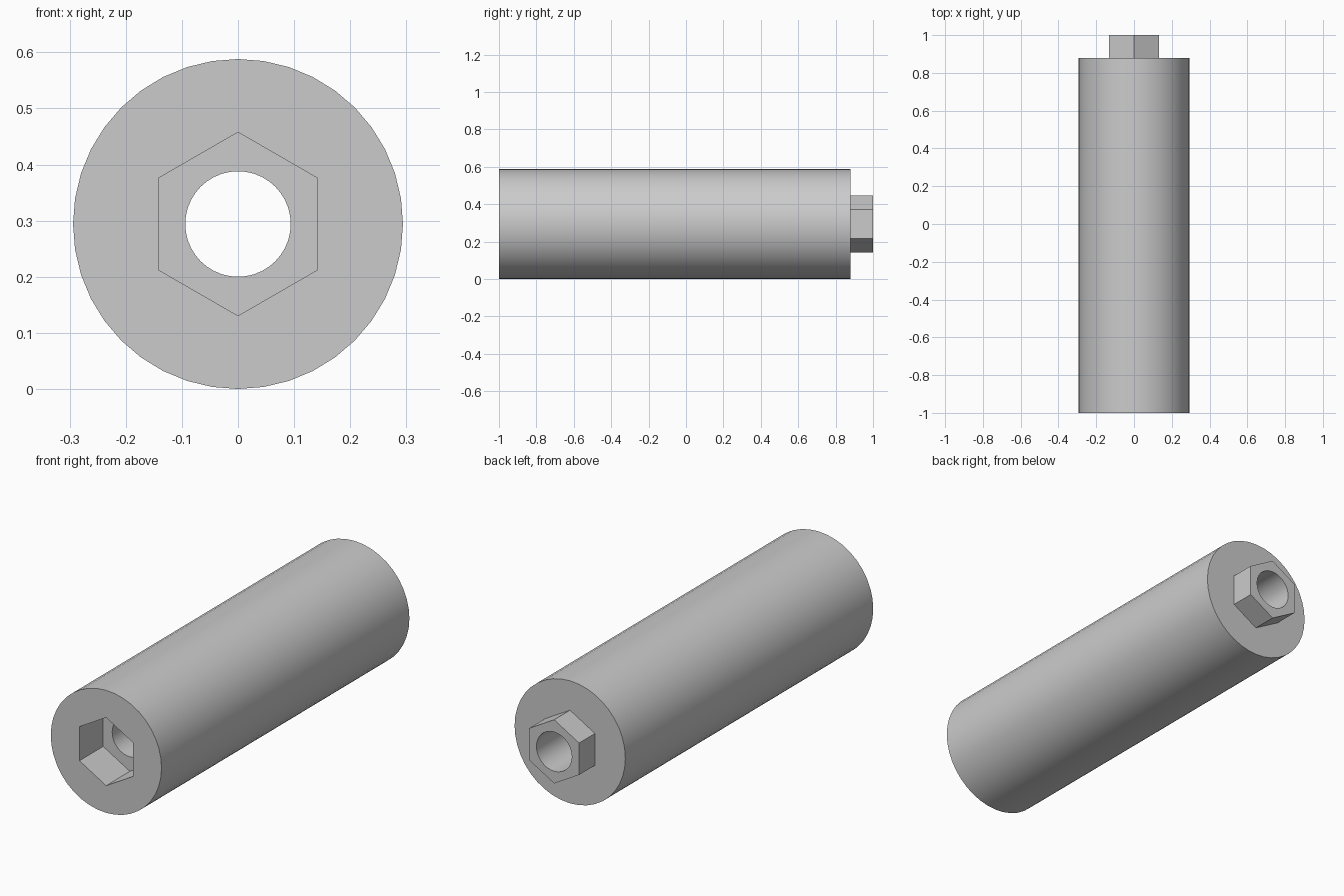
import bpy, bmesh
from math import sin, cos, pi, radians

cube = bpy.data.objects.get("Cube")
if cube:
    bpy.data.objects.remove(cube, do_unlink=True)

BODY_R, PEG_R, SOCKET_R, BORE_R = 0.294, 0.153, 0.1635, 0.094
FRONT, FLOOR, SHOULDER, TIP = -1.0, -0.82, 0.88, 1.0
ROUND, HEX = 40, 6

bm = bmesh.new()


def ring(sides, radius, y):
    """Closed loop of edges around the long axis, one corner pointing up."""
    verts = [bm.verts.new((radius * sin(2 * pi * i / sides), y,
                           BODY_R + radius * cos(2 * pi * i / sides)))
             for i in range(sides)]
    edges = [bm.edges.new((verts[i - 1], verts[i])) for i in range(sides)]
    return verts, edges


def wall(a, b):
    """Quads between two rings with the same number of sides."""
    va, vb = a[0], b[0]
    for i in range(len(va)):
        bm.faces.new((va[i - 1], va[i], vb[i], vb[i - 1]))


def cap(outer, inner):
    """Flat end face with a hole in it."""
    bmesh.ops.triangle_fill(bm, edges=outer[1] + inner[1],
                            use_beauty=True, normal=(0, 1, 0))


# Round body
body_front = ring(ROUND, BODY_R, FRONT)
body_back = ring(ROUND, BODY_R, SHOULDER)
wall(body_front, body_back)

# Hexagonal peg on the back
peg_base = ring(HEX, PEG_R, SHOULDER)
peg_tip = ring(HEX, PEG_R, TIP)
cap(body_back, peg_base)
wall(peg_base, peg_tip)

# Hexagonal socket in the front
socket_mouth = ring(HEX, SOCKET_R, FRONT)
socket_floor = ring(HEX, SOCKET_R, FLOOR)
cap(body_front, socket_mouth)
wall(socket_mouth, socket_floor)

# Bore from the socket floor through the peg
bore_front = ring(ROUND, BORE_R, FLOOR)
bore_back = ring(ROUND, BORE_R, TIP)
cap(socket_floor, bore_front)
wall(bore_front, bore_back)
cap(peg_tip, bore_back)

bmesh.ops.recalc_face_normals(bm, faces=bm.faces[:])
mesh = bpy.data.meshes.new("hex_coupling_sleeve")
bm.to_mesh(mesh)
bm.free()
sleeve = bpy.data.objects.new("hex_coupling_sleeve", mesh)
bpy.context.collection.objects.link(sleeve)

# Plain grey material
grey = bpy.data.materials.new("plain_grey")
grey.use_nodes = True
colour = (0.6, 0.6, 0.6, 1)
grey.diffuse_color = colour
grey.node_tree.nodes["Principled BSDF"].inputs["Base Color"].default_value = colour
mesh.materials.append(grey)

# Smooth round walls, crisp rims and flats
bpy.ops.object.select_all(action="DESELECT")
sleeve.select_set(True)
bpy.context.view_layer.objects.active = sleeve
bpy.ops.object.shade_smooth_by_angle(angle=radians(30))
